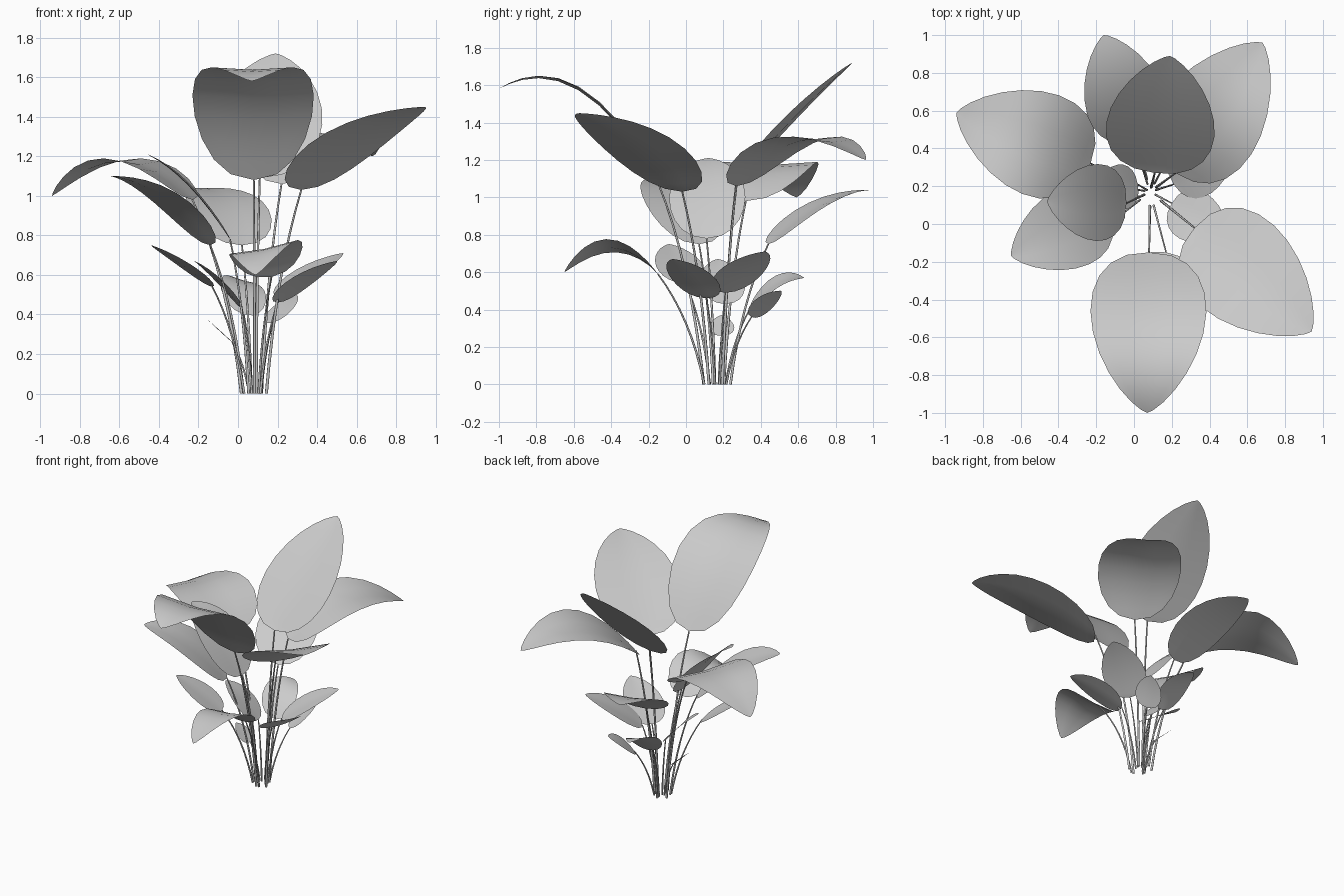
import bpy, bmesh, math
from mathutils import Vector

if "Cube" in bpy.data.objects:
    bpy.data.objects.remove(bpy.data.objects["Cube"])

CENTRE = Vector((0.085, 0.17, 0))
UP = Vector((0, 0, 1))


def bezier(a, b, c, t):
    return a * (1 - t) ** 2 + b * (2 * t * (1 - t)) + c * t * t


def finish(name, bm):
    bmesh.ops.remove_doubles(bm, verts=bm.verts, dist=1e-5)
    mesh = bpy.data.meshes.new(name)
    bm.to_mesh(mesh)
    bm.free()
    for p in mesh.polygons:
        p.use_smooth = True
    obj = bpy.data.objects.new(name, mesh)
    bpy.context.collection.objects.link(obj)


def skin(bm, rows, closed=False):
    n = len(rows[0])
    for r0, r1 in zip(rows, rows[1:]):
        for i in range(n if closed else n - 1):
            j = (i + 1) % n
            bm.faces.new((r0[i], r0[j], r1[j], r1[i]))


# Arching blade: rounded at the base, pointed at the tip, slightly cupped
def leaf(name, base, tip, arch, roll, wide):
    ctrl = (base + tip) / 2 + UP * arch * 2
    side = ((tip - base).cross(UP).normalized() + UP * roll).normalized()
    half = (.28 * (tip - base).length + .06 * arch + .022) * wide
    bm = bmesh.new()
    rows = []
    for i in range(13):
        t = (1 - math.cos(math.pi * i / 12)) / 2
        w = half * t ** .42 * max(0, 1 - t) ** .75 / .461
        p = bezier(base, ctrl, tip, t)
        rows.append([bm.verts.new(p + side * w * k / 3 + UP * .06 * w * (abs(k) / 3 - .4))
                     for k in range(3, -4, -1)])
    skin(bm, rows)
    finish(name, bm)


# Thin tapering stalk curving from the clump to the leaf base
def stem(name, end):
    out = Vector((end.x, end.y, 0)) - CENTRE
    start = CENTRE + out.normalized() * min(.075, out.length * .25)
    ctrl = start + out * .22 + UP * end.z * .6
    radius = .005 + .003 * end.z
    bm = bmesh.new()
    rows = []
    for i in range(9):
        t = i / 8
        p = bezier(start, ctrl, end, t)
        d = ((ctrl - start) * (1 - t) + (end - ctrl) * t).normalized()
        a = d.cross(Vector((.3, .95, 0))).normalized()
        b = d.cross(a)
        r = radius * (1 - .4 * t)
        rows.append([bm.verts.new(p + (a * math.cos(k * math.tau / 6) + b * math.sin(k * math.tau / 6)) * r)
                     for k in range(6)])
    skin(bm, rows, True)
    finish(name, bm)


# Each plant part: name, leaf base, leaf tip, height of arch, sideways roll, width factor
def frond(name, base, tip, arch, roll=0, wide=1):
    leaf(name + "_leaf", Vector(base), Vector(tip), arch, roll, wide)
    stem(name + "_stem", Vector(base))


# Tall outer leaves
frond("front_tall", (.08, -.15, 1.08), (.07, -1, 1.58), .25, wide=.97)
frond("right_front_tall", (.32, -.02, 1.03), (.94, -.57, 1.45), .07)
frond("back_tall", (.11, .27, 1.09), (.19, .89, 1.72), .03, wide=1.05)
frond("back_right_tall", (.22, .27, 1.06), (.68, .96, 1.2), .18, wide=1.03)
frond("left_tall", (-.23, .32, .98), (-.94, .59, 1), .19, wide=1.12)
# Middle leaves
frond("back_left_mid", (.02, .44, .75), (-.16, 1, 1.04), .07)
frond("left_front_mid", (-.14, .07, .75), (-.65, -.17, 1.1), .08)
frond("left_mid", (-.04, .11, .78), (-.46, .12, 1.21), .06, wide=1.04)
# Low inner leaves
frond("front_low", (.17, -.15, .59), (.09, -.65, .6), .14, -.2, 1.08)
frond("right_back_low", (.21, .21, .49), (.53, .42, .71), .02)
frond("left_front_low", (-.13, 0, .54), (-.44, -.09, .75), .01)
frond("right_front_low", (.2, .11, .46), (.5, -.07, .67), .02)
frond("back_low", (.03, .34, .4), (.02, .63, .57), .06, -.3)
frond("left_back_low", (.02, .21, .43), (-.22, .17, .67), .02)
frond("back_right_low", (.18, .35, .36), (.28, .51, .5), .01, .25)
frond("left_small", (-.03, .19, .26), (-.15, .19, .37), 0)
